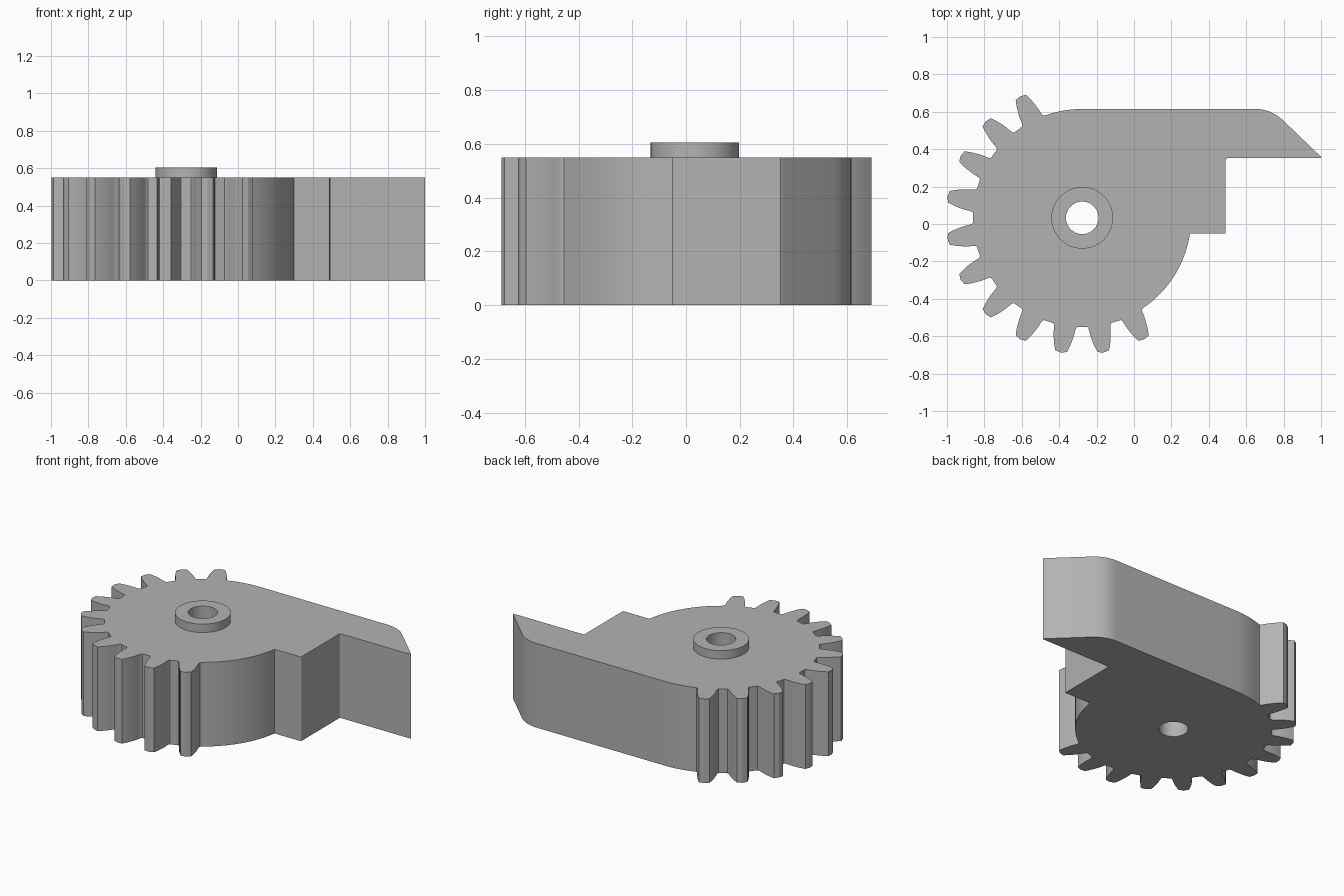
import bpy, bmesh
from math import sin, cos, radians, pi
from mathutils import Vector

if "Cube" in bpy.data.objects:
    bpy.data.objects.remove(bpy.data.objects["Cube"], do_unlink=True)

HUB = Vector((-0.277, 0.033))
ROOT, TIP = 0.582, 0.729
HOLE, BOSS = 0.087, 0.165
BODY_H, BOSS_H = 0.55, 0.605

grey = bpy.data.materials.new("plain grey")
grey.use_nodes = True
colour = (0.45, 0.45, 0.45, 1)
grey.diffuse_color = colour
grey.node_tree.nodes["Principled BSDF"].inputs["Base Color"].default_value = colour


def polar(r, deg):
    a = radians(deg)
    return HUB + Vector((r * cos(a), r * sin(a)))


def arc(r, start, end, steps):
    return [polar(r, start + (end - start) * i / steps) for i in range(steps + 1)]


def rounded(prev, corner, nxt, cut, steps=6):
    """Soft corner, cutting the given distance off both sides."""
    prev, corner, nxt = Vector(prev), Vector(corner), Vector(nxt)
    a = corner + (prev - corner).normalized() * cut
    b = corner + (nxt - corner).normalized() * cut
    pts = []
    for i in range(steps + 1):
        t = i / steps
        pts.append(a * (1 - t) ** 2 + corner * 2 * t * (1 - t) + b * t * t)
    return pts


def extrude_profile(name, loops, z0, z1):
    """Solid from an outer loop and hole loops."""
    bm = bmesh.new()
    for loop in loops:
        vs = [bm.verts.new((p.x, p.y, z0)) for p in loop]
        for i, v in enumerate(vs):
            bm.edges.new((v, vs[(i + 1) % len(vs)]))
    bmesh.ops.triangle_fill(bm, edges=bm.edges[:], use_beauty=True, use_dissolve=False)
    base = bm.faces[:]
    top = bmesh.ops.extrude_face_region(bm, geom=base, use_keep_orig=True)["geom"]
    bmesh.ops.translate(bm, vec=(0, 0, z1 - z0),
                        verts=[g for g in top if isinstance(g, bmesh.types.BMVert)])
    bmesh.ops.recalc_face_normals(bm, faces=bm.faces[:])
    mesh = bpy.data.meshes.new(name)
    bm.to_mesh(mesh)
    bm.free()
    mesh.materials.append(grey)
    obj = bpy.data.objects.new(name, mesh)
    bpy.context.collection.objects.link(obj)
    bpy.ops.object.select_all(action="DESELECT")
    obj.select_set(True)
    bpy.context.view_layer.objects.active = obj
    bpy.ops.object.shade_smooth_by_angle(angle=radians(25))
    return obj


# Tooth flank as (radius, half width), root fillet to tip
FLANK = [(0.580, 0.065), (0.587, 0.060), (0.600, 0.0575), (0.625, 0.0555),
         (0.655, 0.0505), (0.690, 0.042), (0.722, 0.031)]


def tooth(deg):
    radial = polar(1, deg) - HUB
    side = Vector((-radial.y, radial.x))
    rising = [HUB + radial * r - side * w for r, w in FLANK]
    falling = [HUB + radial * r + side * w for r, w in reversed(FLANK)]
    return rising + [polar(TIP, deg)] + falling


# Outline: toothed sector, then the arm, step and plain round side
outline = []
for i in range(11):
    outline += tooth(297 - 18 * i)[::-1]
outline += arc(ROOT, 109.5, 90, 8)
outline += rounded((0, 0.615), (0.735, 0.615), (0.99, 0.365), 0.09, 10)
outline += rounded((0.735, 0.615), (1.007, 0.352), (0.49, 0.352), 0.014)
outline += rounded((1, 0.352), (0.49, 0.352), (0.49, -0.05), 0.01)
outline += rounded((0.49, 0.352), (0.49, -0.05), (0.3, -0.05), 0.008)
outline += arc(ROOT, -8.2, -56, 18)


def circle(r):
    return arc(r, 0, 360 - 7.5, 47)


extrude_profile("toothed_body", [outline, circle(HOLE)], 0, BODY_H)
extrude_profile("boss_ring", [circle(BOSS), circle(HOLE)], BODY_H, BOSS_H)
